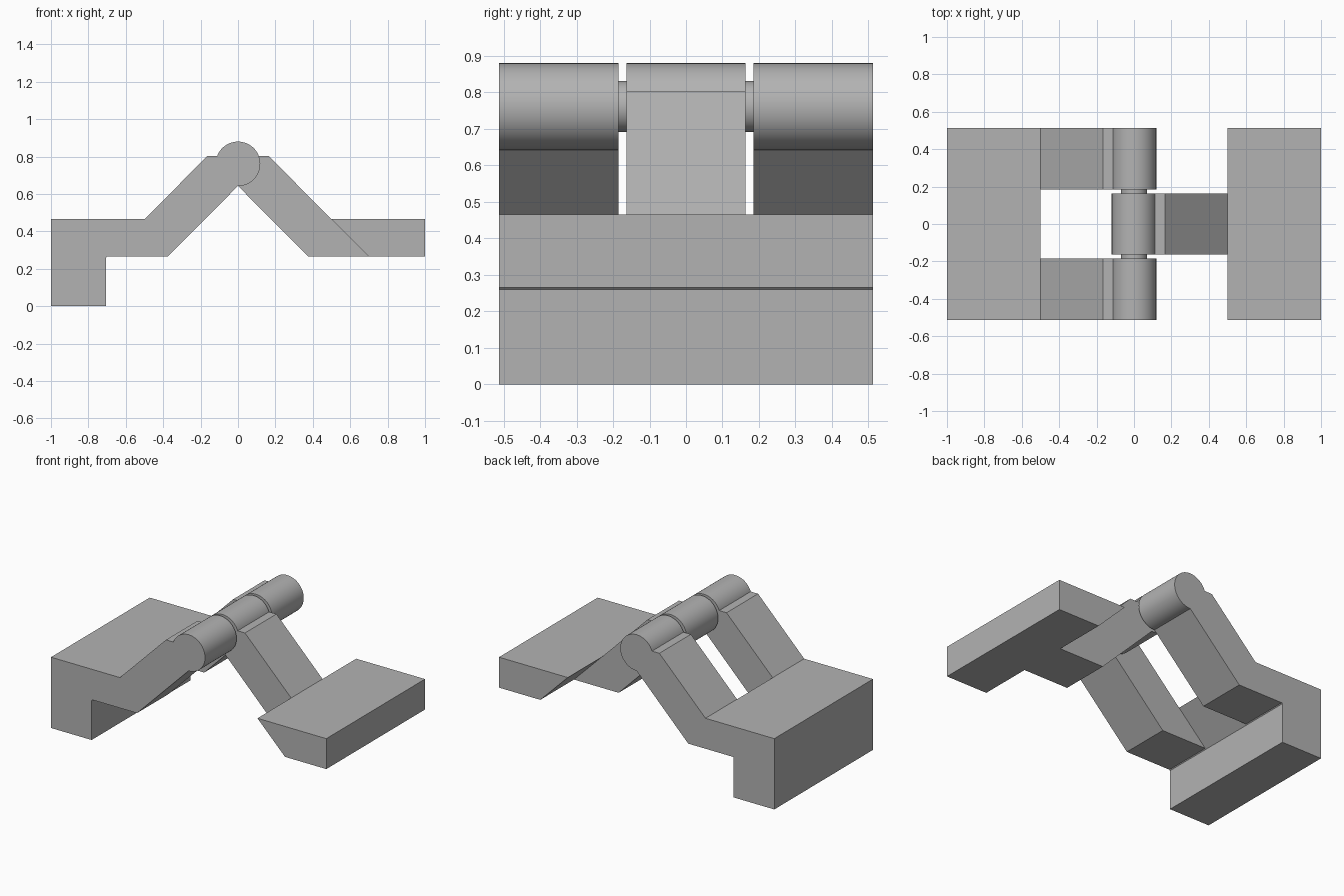
import bpy
import bmesh
import math

if "Cube" in bpy.data.objects:
    bpy.data.objects.remove(bpy.data.objects["Cube"], do_unlink=True)

GREY = (0.45, 0.45, 0.45, 1)
steel = bpy.data.materials.new("plain grey")
steel.use_nodes = True
steel.diffuse_color = GREY
steel.node_tree.nodes["Principled BSDF"].inputs["Base Color"].default_value = GREY

AXIS_Z, BARREL_R, PIN_R = 0.761, 0.119, 0.07
WIDTH, GAP, TONGUE = 0.512, 0.185, 0.163   # half widths along the hinge


def extrude(name, profile, y0, y1):
    """Extrude an x-z outline from y0 to y1."""
    bm = bmesh.new()
    face = bm.faces.new([bm.verts.new((x, y0, z)) for x, z in profile])
    result = bmesh.ops.extrude_face_region(bm, geom=[face])
    moved = [v for v in result["geom"] if isinstance(v, bmesh.types.BMVert)]
    bmesh.ops.translate(bm, verts=moved, vec=(0, y1 - y0, 0))
    bmesh.ops.recalc_face_normals(bm, faces=bm.faces)
    mesh = bpy.data.meshes.new(name)
    bm.to_mesh(mesh)
    bm.free()
    mesh.materials.append(steel)
    obj = bpy.data.objects.new(name, mesh)
    bpy.context.collection.objects.link(obj)
    return obj


def barrel(name, radius, y0, y1):
    """Round section lying along the hinge axis."""
    bpy.ops.mesh.primitive_cylinder_add(
        vertices=64, radius=radius, depth=y1 - y0,
        location=(0, (y0 + y1) / 2, AXIS_Z), rotation=(math.pi / 2, 0, 0))
    obj = bpy.context.object
    obj.name = name
    obj.data.materials.append(steel)
    bpy.ops.object.shade_smooth_by_angle(angle=math.radians(35))


def mirrored(profile):
    return [(-x, z) for x, z in profile]


# Sloping arm, shared by both leaves
arm = [(-0.7, 0.265), (-0.5, 0.465), (-0.165, 0.802),
       (0, 0.802), (0, 0.643), (-0.375, 0.265)]

# Right leaf: plate with a downturned foot, two arms and two barrels
extrude("footed_plate", [(-1, 0), (-1, 0.465), (-0.5, 0.465), (-0.7, 0.265),
                         (-0.705, 0.26), (-0.705, 0)], -WIDTH, WIDTH)
for side, y0, y1 in (("front", -WIDTH, -GAP), ("back", GAP, WIDTH)):
    extrude(side + "_arm", arm, y0, y1)
    barrel(side + "_barrel", BARREL_R, y0, y1)

# Left leaf: flat plate with a single central arm and barrel
extrude("flat_plate", [(0.5, 0.465), (1, 0.465), (1, 0.265), (0.7, 0.265)],
        -WIDTH, WIDTH)
extrude("middle_arm", mirrored(arm), -TONGUE, TONGUE)
barrel("middle_barrel", BARREL_R, -TONGUE, TONGUE)

# Pin joining the barrels
barrel("hinge_pin", PIN_R, -WIDTH + 0.05, WIDTH - 0.05)
